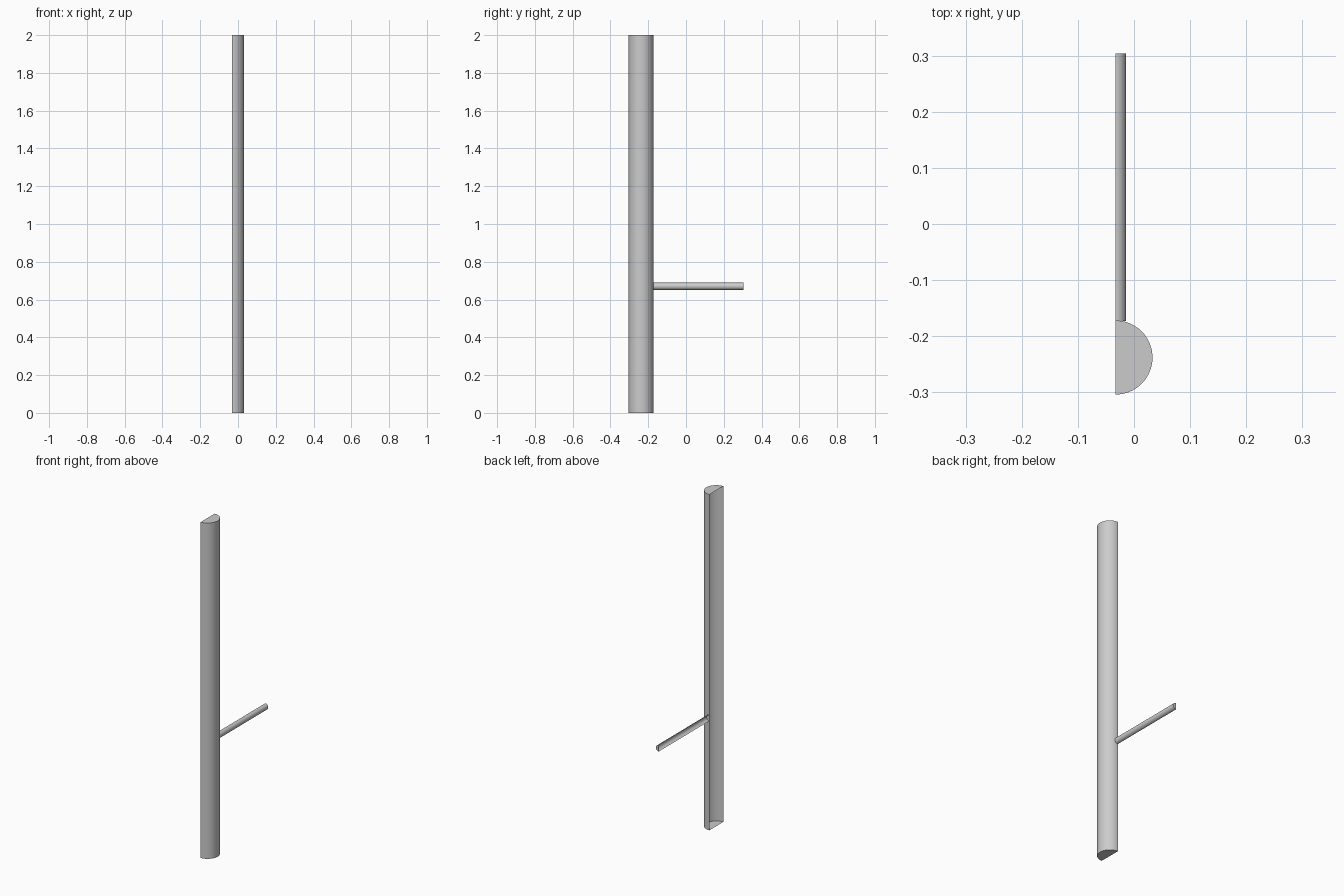
import bpy
import bmesh
from math import pi, sin, cos, radians
from mathutils import Vector

cube = bpy.data.objects.get("Cube")
if cube:
    bpy.data.objects.remove(cube, do_unlink=True)

# Single grey metal colour
grey = bpy.data.materials.new("grey")
grey.use_nodes = True
colour = (0.6, 0.6, 0.6, 1)
grey.diffuse_color = colour
grey.node_tree.nodes["Principled BSDF"].inputs["Base Color"].default_value = colour

FLAT_X = -0.033
SEGMENTS = 32


def half_tube(name, start, axis, side, radius, length):
    """Half cylinder shell, capped at both ends, open on its flat -x side."""
    bm = bmesh.new()
    start, axis, side = Vector(start), Vector(axis), Vector(side)
    arc = []
    for i in range(SEGMENTS + 1):
        a = pi * i / SEGMENTS - pi / 2
        arc.append(start + Vector((radius * cos(a), 0, 0)) + side * radius * sin(a))
    near = [bm.verts.new(p) for p in arc]
    far = [bm.verts.new(p + axis * length) for p in arc]
    for i in range(SEGMENTS):
        bm.faces.new((near[i], near[i + 1], far[i + 1], far[i]))
    bm.faces.new(near[::-1])
    bm.faces.new(far)
    # Point every face away from the middle of the shell
    bm.normal_update()
    middle = start + axis * length / 2
    for face in bm.faces:
        if face.normal.dot(face.calc_center_median() - middle) < 0:
            face.normal_flip()
    mesh = bpy.data.meshes.new(name)
    bm.to_mesh(mesh)
    bm.free()
    mesh.materials.append(grey)
    obj = bpy.data.objects.new(name, mesh)
    bpy.context.collection.objects.link(obj)
    bpy.ops.object.select_all(action="DESELECT")
    obj.select_set(True)
    bpy.context.view_layer.objects.active = obj
    bpy.ops.object.shade_smooth_by_angle(angle=radians(30))
    return obj


# Upright half-round post
half_tube("post", (FLAT_X, -0.238, 0), (0, 0, 1), (0, 1, 0), 0.066, 2)

# Thin half-round arm reaching backwards from the post
half_tube("arm", (FLAT_X, -0.173, 0.67), (0, 1, 0), (0, 0, 1), 0.019, 0.477)
